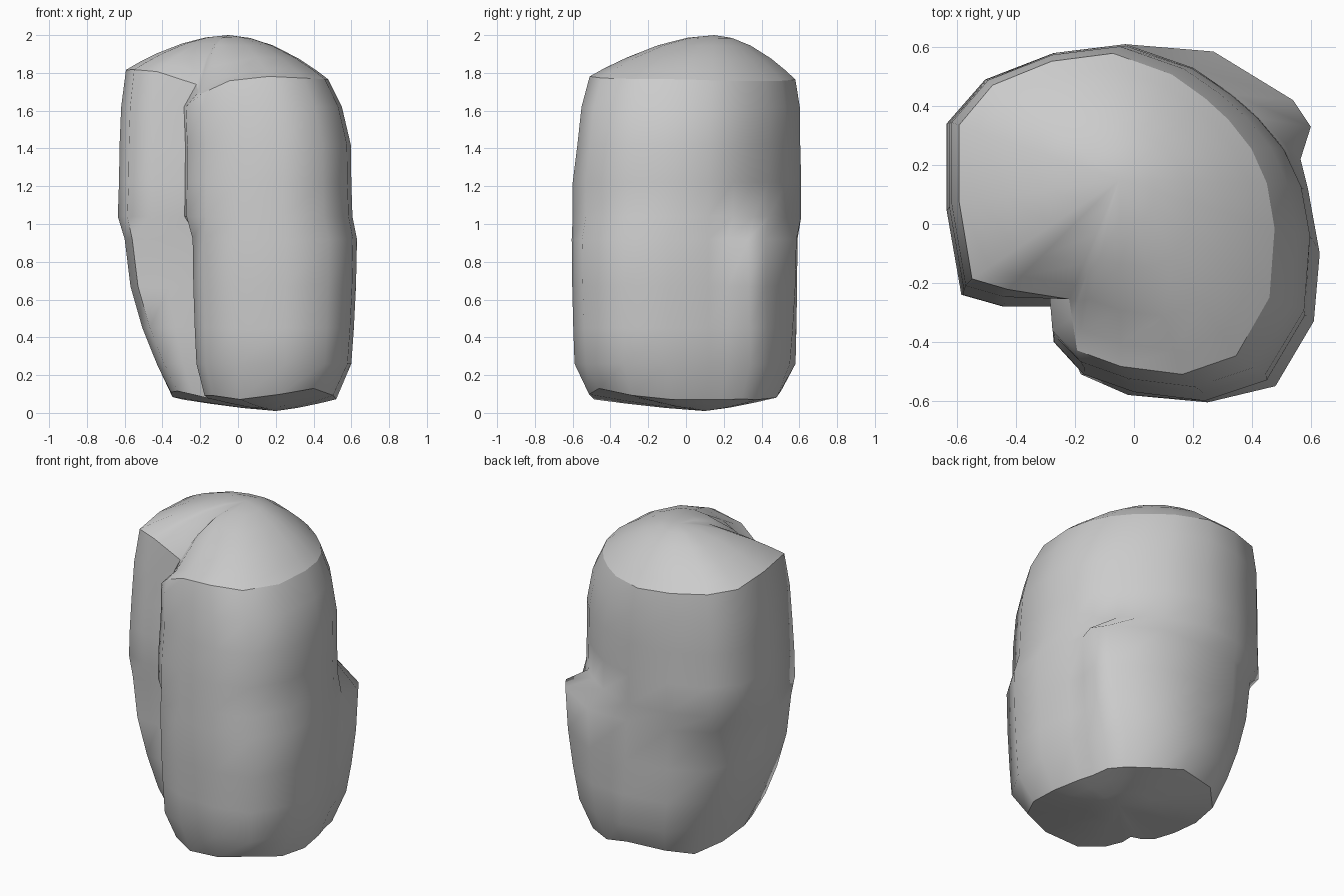
import bpy, bmesh, math

if "Cube" in bpy.data.objects:
    bpy.data.objects.remove(bpy.data.objects["Cube"])

# Cross-sections, counter-clockwise, starting in the front-left groove
FOOT = [(-.20, -.25), (-.22, -.36), (-.17, -.48), (0, -.56), (.25, -.59), (.46, -.53), (.58, -.33),
        (.60, -.10), (.56, .12), (.53, .22), (.51, .34), (.43, .44), (.24, .55), (.05, .58),
        (-.22, .53), (-.36, .39), (-.42, .15), (-.43, -.08), (-.39, -.23), (-.29, -.26)]
WAIST = [(-.21, -.26), (-.24, -.38), (-.18, -.51), (-.02, -.58), (.25, -.605), (.48, -.55), (.61, -.33),
         (.63, -.10), (.59, .12), (.565, .22), (.60, .33), (.54, .42), (.27, .585), (.0, .59),
         (-.27, .56), (-.49, .44), (-.58, .20), (-.60, -.05), (-.56, -.24), (-.38, -.27)]
CHEST = [(-.28, -.28), (-.27, -.40), (-.17, -.51), (0, -.57), (.24, -.60), (.45, -.53), (.58, -.31),
         (.60, -.05), (.57, .12), (.51, .25), (.42, .36), (.33, .44), (.20, .53), (-.03, .61),
         (-.27, .58), (-.50, .49), (-.63, .34), (-.63, .05), (-.58, -.24), (-.44, -.28)]


def mix(a, b, t):
    return [(p[0] + (q[0] - p[0]) * t, p[1] + (q[1] - p[1]) * t) for p, q in zip(a, b)]


def fit(prof, sx, ox, sy, oy):
    return [(x * sx + ox, y * sy + oy) for x, y in prof]


def dip(x, y):
    return .12 * math.exp(-((x + .19) ** 2 + (y + .38) ** 2) / .025)


def rim_height(x, y):
    return 1.79 - .05 * x - .05 * max(y, 0) - dip(x, y)


def cap(rim, peak, power, steps, groove=False):
    rings = []
    for s in steps:
        ring = []
        for x, y, z in rim:
            px, py = peak[0] + (x - peak[0]) * s, peak[1] + (y - peak[1]) * s
            if groove:
                z = z + dip(x, y)
            pz = peak[2] + (z - peak[2]) * s ** power
            ring.append((px, py, pz - dip(px, py) if groove else pz))
        rings.append(ring)
    return rings


# Top and bottom rims with their caps; the groove fades out at the top
top_peak, low_peak = (-.05, .15, 2.0), (.2, .1, 0.01)
top_flat = fit(CHEST, .87, -.045, .9, .03)
top_flat[0], top_flat[1] = (-.22, -.255), (-.21, -.32)
top_rim = [(x, y, rim_height(x, y)) for x, y in top_flat]
low_rim = [(x, y, .10 + .03 * math.sin(9 * x + 4 * y)) for x, y in fit(FOOT, .85, .01, .87, 0)]

# Side rings
levels = [(.26, FOOT), (.45, mix(FOOT, WAIST, .45)), (.67, mix(FOOT, WAIST, .82)), (.92, WAIST),
          (1.04, fit(CHEST, 1.01, 0, 1.0, 0)), (1.22, CHEST),
          (1.42, fit(CHEST, .995, 0, .975, .01)), (1.62, fit(CHEST, .95, -.02, .955, .02))]
side = []
for z, prof in levels:
    side.append([(x, y, min(z, rim_height(x, y) - .09)) for x, y in prof])

rings = cap(low_rim, low_peak, 1.3, (.35, .7)) + [low_rim] + side + [top_rim]
rings += cap(top_rim, top_peak, 1.8, (.88, .7, .45, .22), groove=True)

# Boulder body
bm = bmesh.new()
loops = [[bm.verts.new(p) for p in ring] for ring in rings]
n = len(FOOT)
for a, b in zip(loops, loops[1:]):
    for i in range(n):
        j = (i + 1) % n
        bm.faces.new((a[i], a[j], b[j], b[i]))
bottom, top = bm.verts.new(low_peak), bm.verts.new(top_peak)
for i in range(n):
    j = (i + 1) % n
    bm.faces.new((bottom, loops[0][j], loops[0][i]))
    bm.faces.new((top, loops[-1][i], loops[-1][j]))
bmesh.ops.recalc_face_normals(bm, faces=bm.faces)

# Crisp rims around the top and the foot
for loop in (loops[2], loops[3 + len(side)]):
    for i in range(n):
        bm.edges.get((loop[i], loop[(i + 1) % n])).smooth = False
mesh = bpy.data.meshes.new("boulder")
bm.to_mesh(mesh)
bm.free()
boulder = bpy.data.objects.new("boulder", mesh)
bpy.context.collection.objects.link(boulder)
bpy.context.view_layer.objects.active = boulder
boulder.select_set(True)
bpy.ops.object.shade_smooth_by_angle(angle=math.radians(65), keep_sharp_edges=True)
